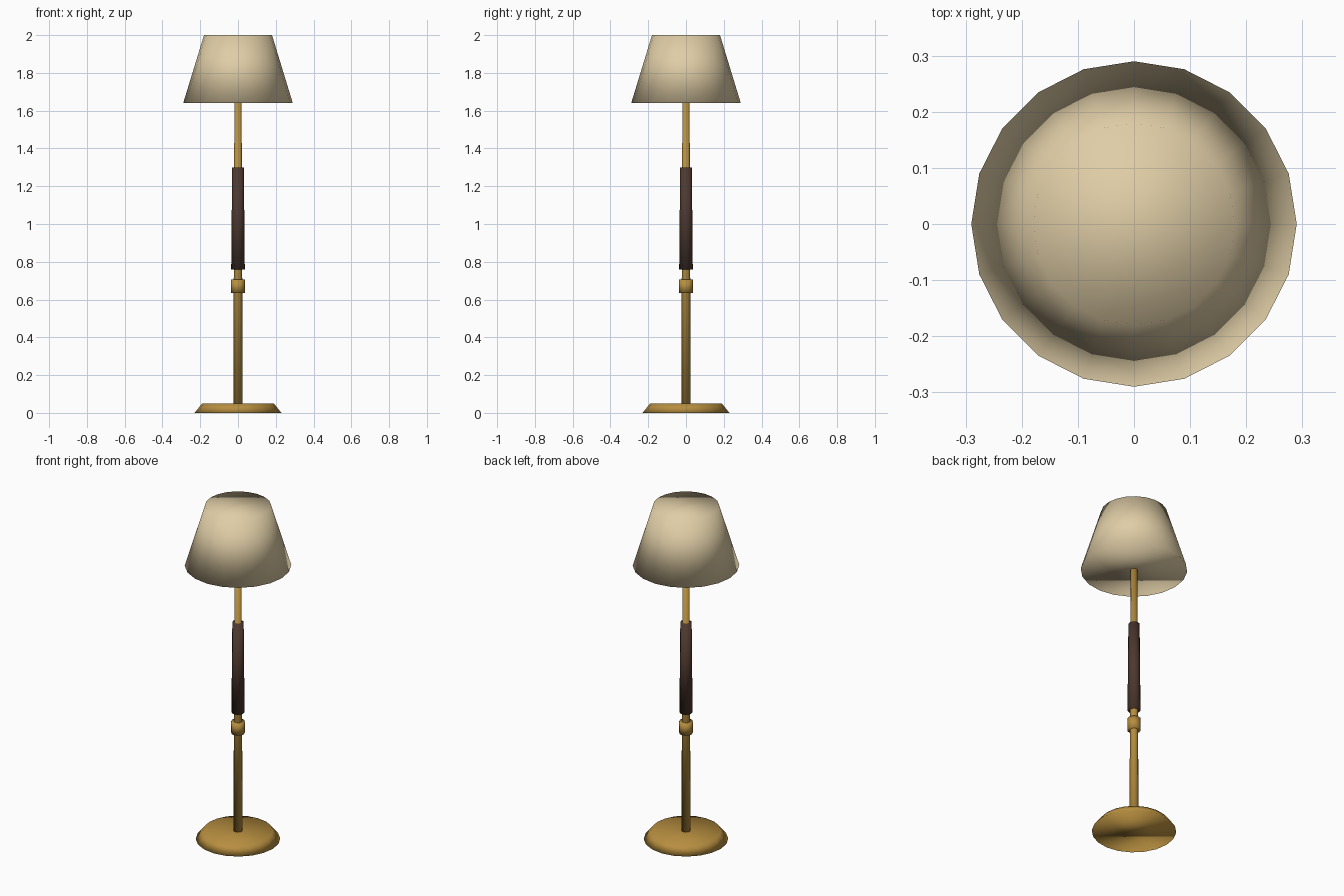
import bpy

cube = bpy.data.objects.get("Cube")
if cube:
    bpy.data.objects.remove(cube, do_unlink=True)


def make_material(name, rgb):
    mat = bpy.data.materials.new(name)
    mat.use_nodes = True
    colour = (*rgb, 1.0)
    mat.diffuse_color = colour
    mat.node_tree.nodes["Principled BSDF"].inputs["Base Color"].default_value = colour
    return mat


def tapered_part(name, mat, sides, z_low, z_high, r_low, r_high):
    """Closed tapered cylinder, softly shaded across its rims."""
    bpy.ops.mesh.primitive_cone_add(
        vertices=sides, radius1=r_low, radius2=r_high, depth=z_high - z_low,
        end_fill_type='NGON', location=(0, 0, (z_low + z_high) / 2))
    part = bpy.context.object
    part.name = name
    part.data.materials.append(mat)
    bpy.ops.object.shade_smooth()
    return part


brass = make_material("brass", (0.47, 0.27, 0.05))
wood = make_material("dark wood", (0.075, 0.04, 0.027))
fabric = make_material("cream fabric", (0.74, 0.61, 0.38))

# Foot and stem
tapered_part("base", brass, 20, 0.0, 0.05, 0.23, 0.19)
tapered_part("pole", brass, 12, 0.04, 1.66, 0.025, 0.019)

# Fittings around the stem
tapered_part("collar", brass, 12, 0.635, 0.705, 0.037, 0.037)
tapered_part("grip", wood, 12, 0.76, 1.30, 0.036, 0.031)

# Closed lamp shade
tapered_part("shade", fabric, 20, 1.64, 2.0, 0.29, 0.18)
